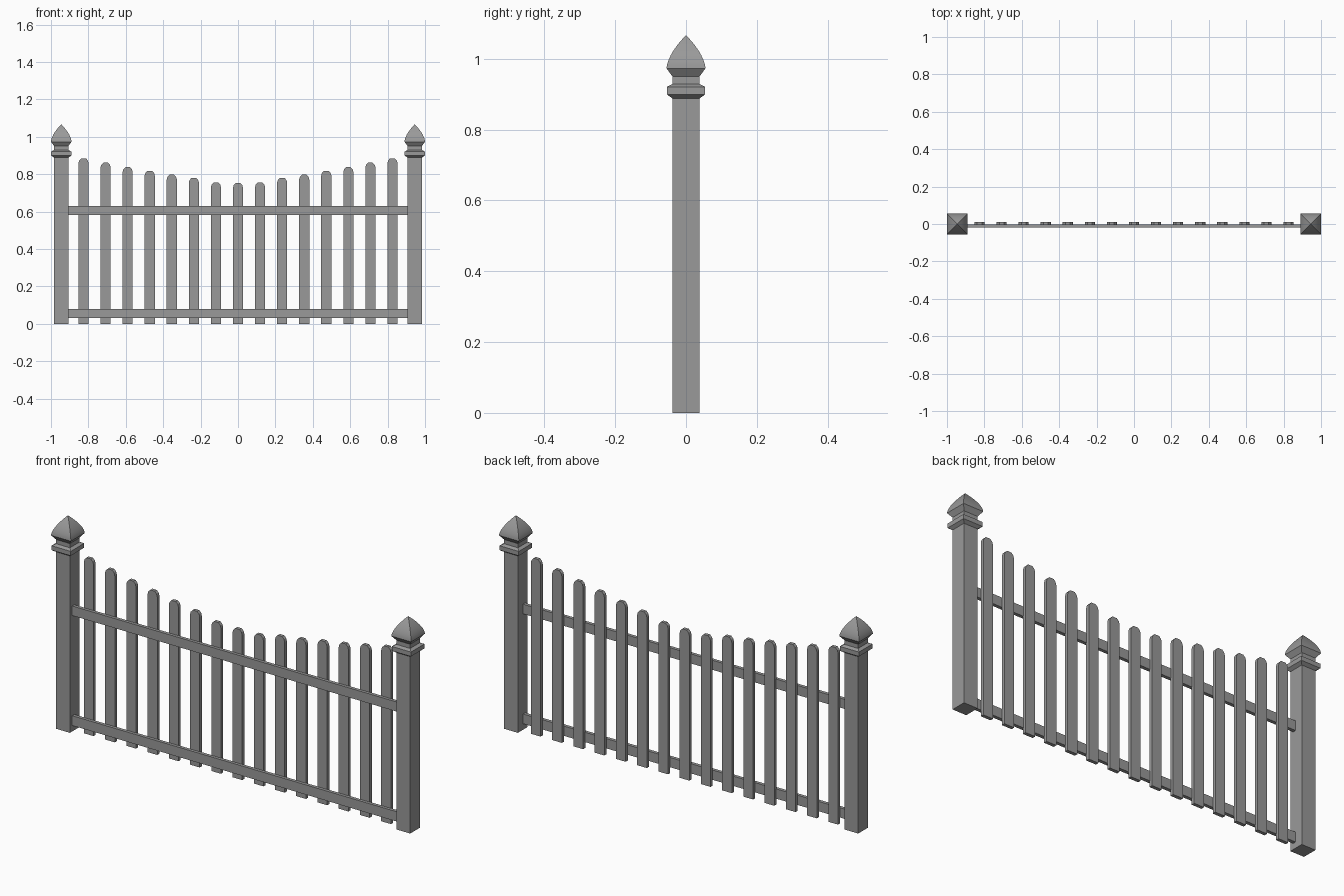
import bpy
import bmesh
import math

cube = bpy.data.objects.get("Cube")
if cube:
    bpy.data.objects.remove(cube, do_unlink=True)

grey = bpy.data.materials.new("weathered_grey")
grey.use_nodes = True
COLOUR = (0.32, 0.32, 0.32, 1)
grey.diffuse_color = COLOUR
grey.node_tree.nodes["Principled BSDF"].inputs["Base Color"].default_value = COLOUR


def finish(name, bm, smooth=False):
    bmesh.ops.recalc_face_normals(bm, faces=bm.faces)
    mesh = bpy.data.meshes.new(name)
    bm.to_mesh(mesh)
    bm.free()
    mesh.materials.append(grey)
    obj = bpy.data.objects.new(name, mesh)
    bpy.context.collection.objects.link(obj)
    if smooth:
        bpy.ops.object.select_all(action="DESELECT")
        obj.select_set(True)
        bpy.context.view_layer.objects.active = obj
        bpy.ops.object.shade_smooth_by_angle(angle=math.radians(25))
    return obj


def extrude_outline(name, outline, y0, y1):
    """Solid from an (x, z) outline running from y0 to y1."""
    bm = bmesh.new()
    face = bm.faces.new([bm.verts.new((x, y0, z)) for x, z in outline])
    out = bmesh.ops.extrude_face_region(bm, geom=[face])
    moved = [v for v in out["geom"] if isinstance(v, bmesh.types.BMVert)]
    bmesh.ops.translate(bm, verts=moved, vec=(0, y1 - y0, 0))
    return finish(name, bm)


def square_lathe(name, cx, profile, tip):
    """Stack of square rings (half width, z), closed by a pointed tip."""
    bm = bmesh.new()
    rings = [[bm.verts.new((cx + sx * r, sy * r, z))
              for sx, sy in ((-1, -1), (1, -1), (1, 1), (-1, 1))]
             for r, z in profile]
    bm.faces.new(rings[0])
    for low, high in zip(rings, rings[1:]):
        for i in range(4):
            j = (i + 1) % 4
            bm.faces.new((low[i], low[j], high[j], high[i]))
    apex = bm.verts.new((cx, 0, tip))
    for i in range(4):
        bm.faces.new((rings[-1][i], rings[-1][(i + 1) % 4], apex))
    return finish(name, bm, smooth=True)


# Posts with collar, neck and pointed dome
shaft = [(0.038, 0), (0.038, 0.888), (0.0535, 0.899), (0.0535, 0.921),
         (0.038, 0.929), (0.038, 0.95)]
BASE, TIP, HALF, STEPS = 0.973, 1.067, 0.055, 10
dome = []
for k in range(STEPS):
    t = k / STEPS
    dome.append((HALF * (1 - t ** 1.65), BASE + (TIP - BASE) * t))
for side, x in (("left", 0.945), ("right", -0.945)):
    square_lathe(side + "_post", x, shaft + dome, TIP)

# Rails
for name, z0, z1 in (("lower_rail", 0.03, 0.079), ("upper_rail", 0.582, 0.63)):
    extrude_outline(name, [(-0.908, z0), (0.908, z0), (0.908, z1), (-0.908, z1)],
                    -0.02, -0.003)

# Pickets with rounded tops, dipping towards the middle
heights = [0.752, 0.755, 0.78, 0.797, 0.818, 0.837, 0.861, 0.885]
W = 0.027
for i in range(-7, 8):
    x, h = i * 0.118, heights[abs(i)]
    top = [(W, h - 0.025), (W * 0.85, h - 0.011), (W * 0.45, h)]
    outline = [(x - W, 0), (x + W, 0)]
    outline += [(x + dx, z) for dx, z in top]
    outline += [(x - dx, z) for dx, z in reversed(top)]
    extrude_outline(f"picket_{i + 8}", outline, -0.005, 0.012)
